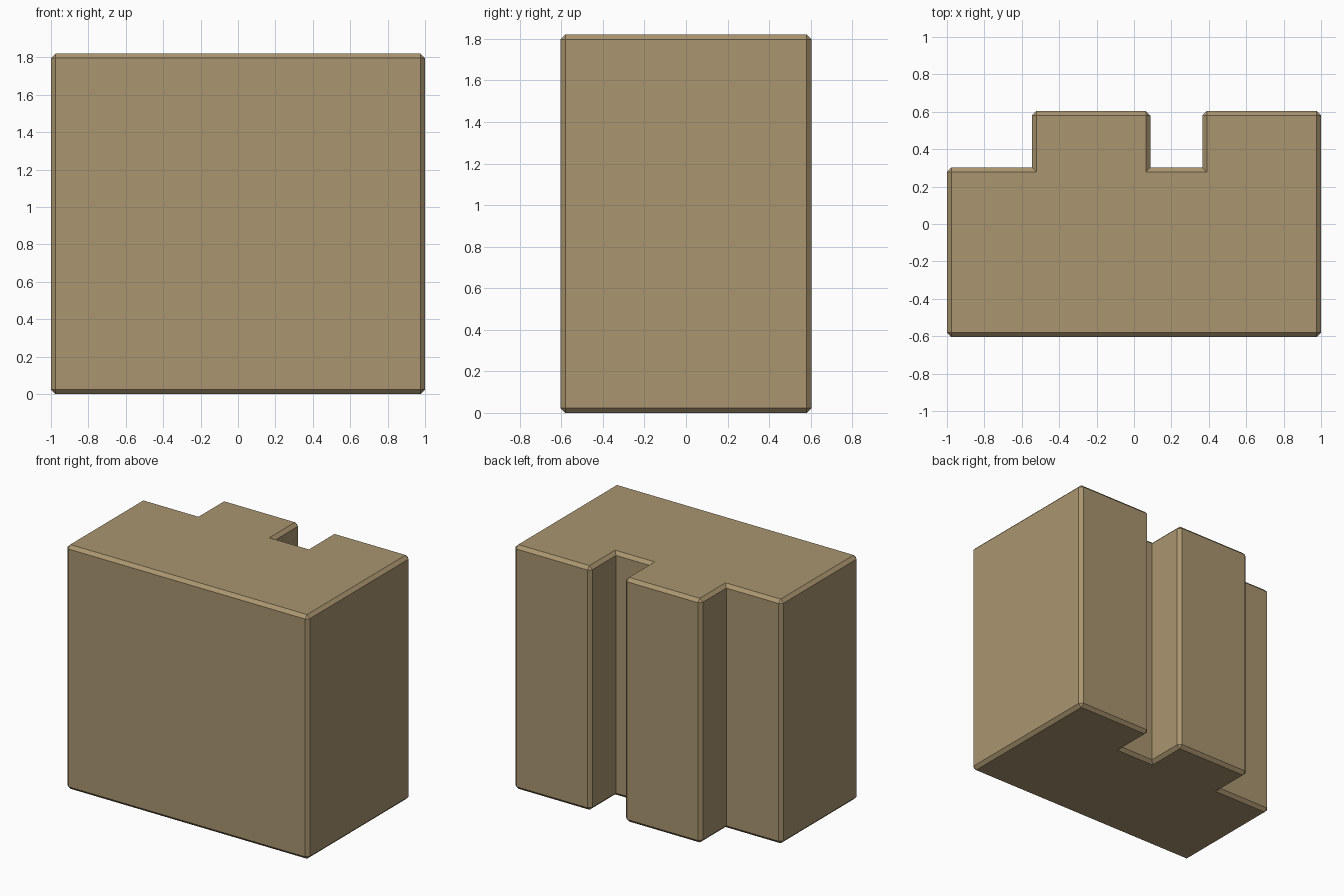
import bpy, bmesh

if "Cube" in bpy.data.objects:
    bpy.data.objects.remove(bpy.data.objects["Cube"])

HEIGHT, CHAMFER = 1.82, 0.024

# Plan outline, counter-clockwise: plain front, corner step and slot at the back
outline = [(-1, -0.605), (1, -0.605), (1, 0.605), (0.365, 0.605),
           (0.365, 0.303), (0.087, 0.303), (0.087, 0.605),
           (-0.545, 0.605), (-0.545, 0.303), (-1, 0.303)]

# Extrude the outline upward
bm = bmesh.new()
base = bm.faces.new([bm.verts.new((x, y, 0)) for x, y in outline])
top = bmesh.ops.extrude_face_region(bm, geom=[base], use_keep_orig=True)["geom"]
bmesh.ops.translate(bm, vec=(0, 0, HEIGHT),
                    verts=[v for v in top if isinstance(v, bmesh.types.BMVert)])
bmesh.ops.recalc_face_normals(bm, faces=bm.faces)

# Chamfer outer edges only; inner corners stay sharp
bm.normal_update()
bmesh.ops.bevel(bm, geom=[e for e in bm.edges if e.is_convex], offset=CHAMFER,
                offset_type='OFFSET', segments=1, profile=0.5, affect='EDGES')
bmesh.ops.recalc_face_normals(bm, faces=bm.faces)

mesh = bpy.data.meshes.new("notched_block")
bm.to_mesh(mesh)
bm.free()
block = bpy.data.objects.new("notched_block", mesh)
bpy.context.collection.objects.link(block)

# Tan colour
mat = bpy.data.materials.new("tan")
mat.diffuse_color = (0.40, 0.30, 0.16, 1)
mat.use_nodes = True
mat.node_tree.nodes["Principled BSDF"].inputs["Base Color"].default_value = mat.diffuse_color
mesh.materials.append(mat)
